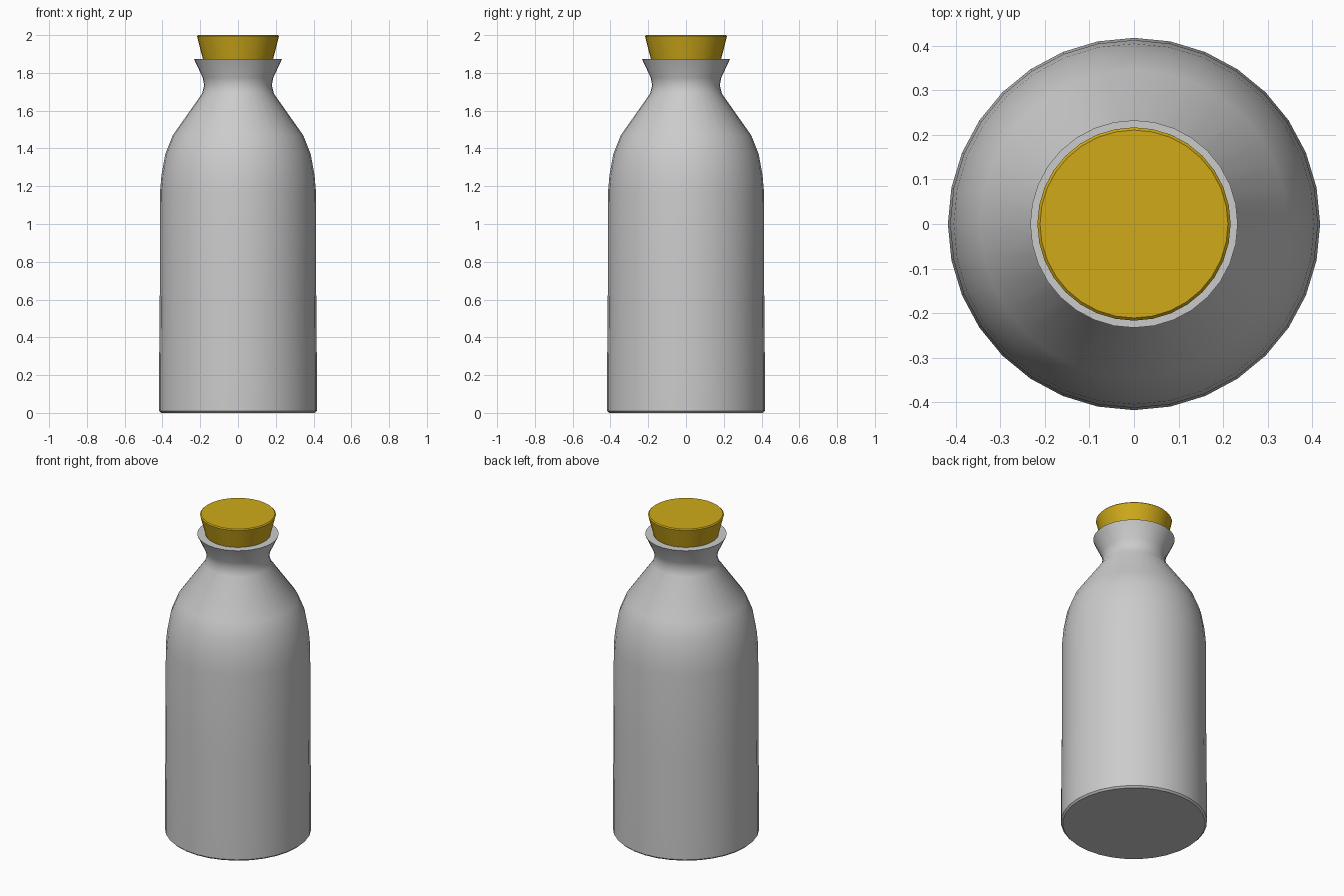
import bpy, bmesh, math

if "Cube" in bpy.data.objects:
    bpy.data.objects.remove(bpy.data.objects["Cube"])

SIDES = 32


def lathe(name, profile, color=None, angle=30):
    """Closed turned solid from (radius, height) pairs, bottom to top."""
    bm = bmesh.new()
    rings = []
    for r, z in profile:
        rings.append([bm.verts.new((r * math.cos(2 * math.pi * i / SIDES),
                                    r * math.sin(2 * math.pi * i / SIDES), z))
                      for i in range(SIDES)])
    for low, high in zip(rings, rings[1:]):
        for i in range(SIDES):
            j = (i + 1) % SIDES
            bm.faces.new((low[i], low[j], high[j], high[i]))
    bm.faces.new(rings[0][::-1])
    bm.faces.new(rings[-1])
    mesh = bpy.data.meshes.new(name)
    bm.to_mesh(mesh)
    bm.free()
    ob = bpy.data.objects.new(name, mesh)
    bpy.context.collection.objects.link(ob)
    if color:
        mat = bpy.data.materials.new(name + "_material")
        mat.diffuse_color = color
        mat.use_nodes = True
        mat.node_tree.nodes["Principled BSDF"].inputs["Base Color"].default_value = mat.diffuse_color
        mesh.materials.append(mat)
    bpy.ops.object.select_all(action='DESELECT')
    ob.select_set(True)
    bpy.context.view_layer.objects.active = ob
    bpy.ops.object.shade_smooth_by_angle(angle=math.radians(angle))
    return ob


# Bottle: slightly tapered body, rounded shoulder, pinched neck, flared lip
lathe("bottle", [
    (0.408, 0.0), (0.418, 0.01), (0.418, 0.2), (0.414, 0.65), (0.413, 1.17),
    (0.405, 1.26), (0.385, 1.37), (0.345, 1.47), (0.19, 1.69),
    (0.179, 1.735), (0.187, 1.775), (0.233, 1.873),
], angle=40)

# Cork: tapered plug with a thin bevelled top edge
lathe("cork", [
    (0.165, 1.79), (0.186, 1.873), (0.217, 1.994), (0.211, 2.0),
], color=(0.62, 0.40, 0.01, 1.0))
